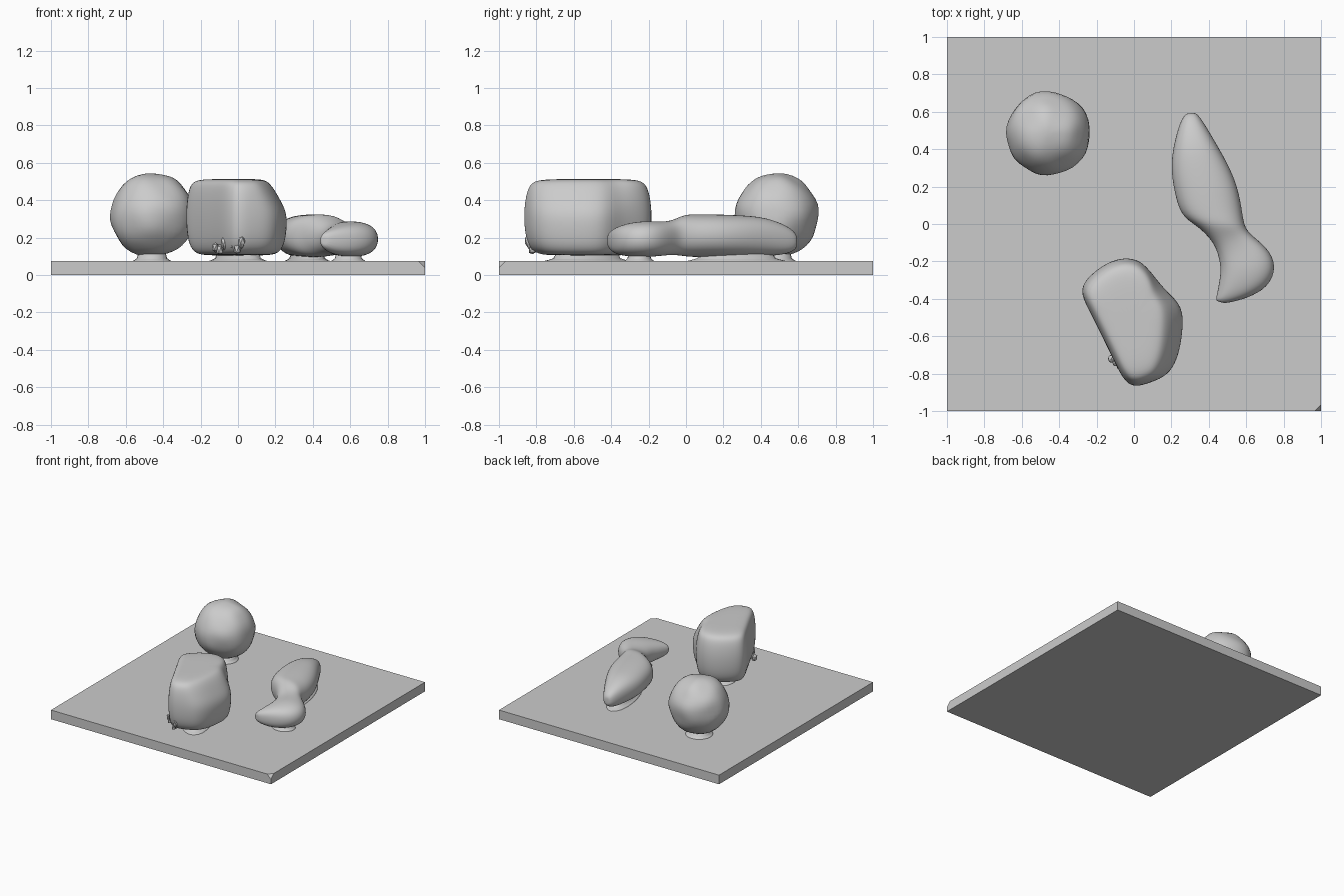
import bpy, bmesh, math, random
from mathutils import Vector, noise

if "Cube" in bpy.data.objects:
    bpy.data.objects.remove(bpy.data.objects["Cube"])

random.seed(4)
grey = bpy.data.materials.new("plain_grey")
grey.diffuse_color = (0.6, 0.6, 0.6, 1)
grey.use_nodes = True
grey.node_tree.nodes["Principled BSDF"].inputs["Base Color"].default_value = grey.diffuse_color


def finish(name, bm, levels=0, smooth=True):
    bmesh.ops.recalc_face_normals(bm, faces=bm.faces)
    me = bpy.data.meshes.new(name)
    bm.to_mesh(me)
    bm.free()
    me.materials.append(grey)
    ob = bpy.data.objects.new(name, me)
    bpy.context.collection.objects.link(ob)
    for p in me.polygons:
        p.use_smooth = smooth
    if levels:
        ob.modifiers.new("smooth", "SUBSURF").levels = levels
        ob.modifiers["smooth"].render_levels = levels
    return ob


def loft(name, rings, levels=2):
    bm = bmesh.new()
    loops = [[bm.verts.new(p) for p in r] for r in rings]
    n = len(rings[0])
    for a, b in zip(loops, loops[1:]):
        for i in range(n):
            j = (i + 1) % n
            bm.faces.new((a[i], a[j], b[j], b[i]))
    for end in (loops[0], loops[-1]):
        c = bm.verts.new(sum((v.co for v in end), Vector()) / n)
        for i in range(n):
            bm.faces.new((end[i], end[(i + 1) % n], c))
    return finish(name, bm, levels)


# Square slab with one chipped front corner
bm = bmesh.new()
bmesh.ops.create_cube(bm, size=2)
for v in bm.verts:
    v.co.z = 0.075 if v.co.z > 0 else 0
corner = [v for v in bm.verts if v.co.z > 0 and v.co.x > 0 and v.co.y < 0]
bmesh.ops.bevel(bm, geom=corner, offset=0.035, segments=1, affect='VERTICES')
finish("slab", bm, smooth=False)

# Slightly lumpy ball
bm = bmesh.new()
bmesh.ops.create_uvsphere(bm, u_segments=40, v_segments=24, radius=1)
for v in bm.verts:
    d = v.co.copy()
    k = 1 + 0.05 * noise.noise(d * 1.8 + Vector((3, 1, 5)))
    v.co = Vector((-0.46, 0.485, 0.32)) + Vector((d.x * 0.223, d.y * 0.223, d.z * 0.226)) * k
finish("ball", bm)

# Block-shaped loaf: plan outline scaled at each height
outline = [(-0.295, -0.35), (-0.23, -0.27), (-0.14, -0.205), (-0.05, -0.18), (0.035, -0.195),
           (0.10, -0.27), (0.17, -0.36), (0.265, -0.44), (0.26, -0.58), (0.235, -0.72),
           (0.18, -0.81), (0.09, -0.845), (0.0, -0.875), (-0.06, -0.83), (-0.12, -0.70),
           (-0.18, -0.58), (-0.24, -0.46)]
cx, cy = 0.0, -0.52
rings = []
for z, s, bulge in ((0.105, 0.62, 1), (0.115, 0.83, 1), (0.16, 0.95, 1), (0.24, 1.0, 1), (0.33, 1.01, 1),
                    (0.40, 0.99, 0.88), (0.46, 0.95, 0.78), (0.50, 0.88, 0.7), (0.513, 0.68, 0.7)):
    rings.append([(cx + (x - cx) * s * (bulge if x > 0.1 else 1), cy + (y - cy) * s, z)
                  for x, y in outline])
loft("loaf", rings)

# Ragged flakes at the loaf's front lower edge
bm = bmesh.new()
for i in range(7):
    t = i / 6
    c = Vector((-0.12 + 0.14 * t, -0.72 - 0.12 * t, 0.13 + 0.07 * random.random()))
    f = bmesh.ops.create_icosphere(bm, subdivisions=1, radius=0.03)
    for v in f['verts']:
        v.co = c + Vector((v.co.x * 0.7, v.co.y * 0.8, v.co.z * random.uniform(0.8, 1.5)))
finish("ragged_flakes", bm, smooth=False)

# Curved two-lobed piece: left edge, right edge, bottom and top per section
sections = [
    (0.275, 0.59, 0.335, 0.595, 0.14, 0.22), (0.245, 0.545, 0.375, 0.54, 0.11, 0.265),
    (0.21, 0.42, 0.44, 0.43, 0.10, 0.31), (0.195, 0.30, 0.515, 0.30, 0.095, 0.32),
    (0.215, 0.17, 0.56, 0.18, 0.095, 0.325), (0.25, 0.04, 0.58, 0.06, 0.095, 0.325),
    (0.34, -0.01, 0.59, -0.01, 0.10, 0.325), (0.42, -0.09, 0.62, -0.055, 0.11, 0.29),
    (0.45, -0.16, 0.72, -0.13, 0.10, 0.285), (0.465, -0.24, 0.765, -0.23, 0.095, 0.29),
    (0.455, -0.31, 0.72, -0.34, 0.10, 0.275), (0.445, -0.37, 0.60, -0.40, 0.115, 0.25),
    (0.435, -0.41, 0.49, -0.425, 0.15, 0.22)]
rings = []
for lx, ly, rx, ry, b, t in sections:
    ring = []
    for i in range(14):
        a = 2 * math.pi * i / 14
        c, s = math.cos(a), math.sin(a)
        u = 0.5 + 0.51 * math.copysign(abs(c) ** 0.85, c)
        w = 0.5 + 0.51 * math.copysign(abs(s) ** 0.85, s)
        ring.append((lx + (rx - lx) * u, ly + (ry - ly) * u, b + (t - b) * w))
    rings.append(ring)
loft("curved_piece", rings)

# Low contact mounds joining each piece to the slab
for name, x, y, rx, ry, turn in (("ball_mound", -0.46, 0.485, 0.09, 0.09, 0),
                                 ("loaf_mound", 0.0, -0.53, 0.10, 0.22, 0.49),
                                 ("long_mound", 0.37, 0.27, 0.09, 0.24, 0.25),
                                 ("end_mound", 0.59, -0.25, 0.08, 0.07, 0)):
    rings = []
    for z, k in ((0.07, 1.25), (0.08, 1.05), (0.09, 0.9), (0.125, 0.8)):
        ring = []
        for i in range(20):
            a = 2 * math.pi * i / 20
            px, py = rx * k * math.cos(a), ry * k * math.sin(a)
            ring.append((x + px * math.cos(turn) - py * math.sin(turn),
                         y + px * math.sin(turn) + py * math.cos(turn), z))
        rings.append(ring)
    loft(name, rings, 0)
